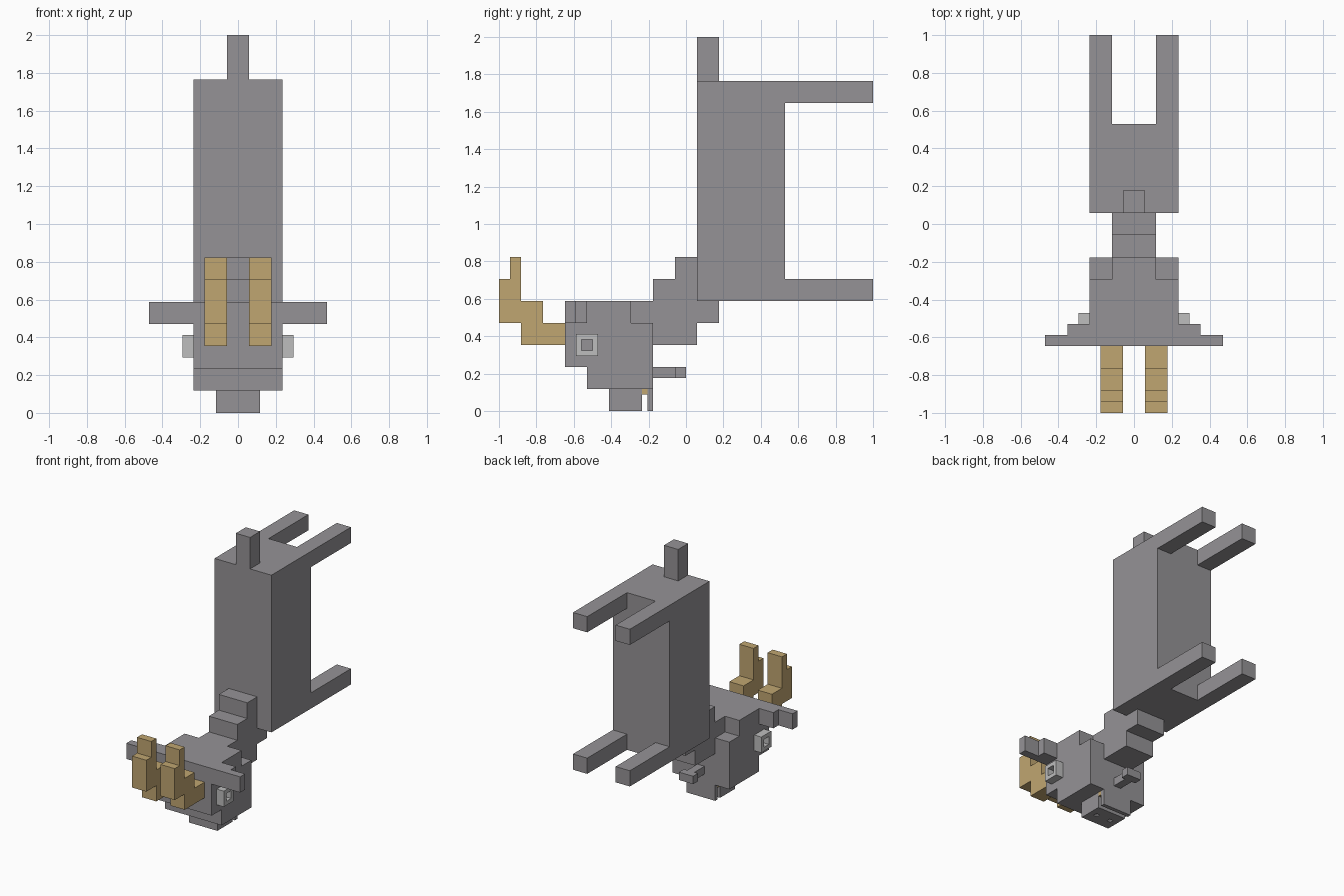
import bpy
import bmesh
from mathutils import Vector

U = 1 / 17  # one block of the grid the animal is built on

cube = bpy.data.objects.get("Cube")
if cube:
    bpy.data.objects.remove(cube, do_unlink=True)


def material(name, rgb):
    m = bpy.data.materials.new(name)
    m.use_nodes = True
    m.diffuse_color = (*rgb, 1)
    m.node_tree.nodes["Principled BSDF"].inputs["Base Color"].default_value = (*rgb, 1)
    return m


grey = material("grey_coat", (0.30, 0.29, 0.305))
pale = material("pale_eye", (0.51, 0.51, 0.51))
tan = material("tan_horn", (0.53, 0.38, 0.165))


def blocks(name, mat, *boxes, mirror=False):
    """One object from boxes given as (x range, y range, z range) in blocks."""
    bm = bmesh.new()
    for box in boxes:
        lo = Vector([r[0] for r in box])
        size = Vector([r[1] - r[0] for r in box])
        made = bmesh.ops.create_cube(bm, size=1)
        for v in made["verts"]:
            unit = v.co + Vector((0.5, 0.5, 0.5))
            v.co = (lo + unit * size) * U
    mesh = bpy.data.meshes.new(name)
    bm.to_mesh(mesh)
    bm.free()
    mesh.materials.append(mat)
    obj = bpy.data.objects.new(name, mesh)
    bpy.context.collection.objects.link(obj)
    if mirror:
        obj.modifiers.new("mirror", "MIRROR").use_axis = (True, False, False)
    return obj


def wide(w):
    return (-w, w)


# Upright body, legs and tail
blocks("body", grey, (wide(4), (1, 9), (10, 30)))
for name, z in (("front_legs", 10), ("back_legs", 28)):
    blocks(name, grey, ((2, 4), (9, 17), (z, z + 2)), mirror=True)
blocks("tail", grey, (wide(1), (1, 3), (30, 34)))

# Stepped neck
blocks("neck", grey,
       (wide(2), (-3, 1), (6, 12)),
       (wide(2), (-1, 1), (12, 14)),
       (wide(2), (1, 3), (8, 10)))

# Head, with cut corners behind the ears and a step under the brow
blocks("head", grey,
       (wide(4), (-9, -3), (2, 8)),
       (wide(4), (-11, -9), (4, 10)),
       (wide(4), (-9, -5), (8, 10)),
       (wide(2), (-5, -3), (8, 10)))

# Muzzle with two sunken nostrils, tongue and lower jaw
muzzle = blocks("muzzle", grey, (wide(2), (-7, -4), (0, 2)))
nostrils = blocks("nostril_cutter", grey,
                  ((0.75, 1.25), (-5.75, -5.25), (-0.5, 0.5)), mirror=True)
nostrils.hide_render = True
nostrils.hide_viewport = True
cut = muzzle.modifiers.new("nostrils", "BOOLEAN")
cut.operation = "DIFFERENCE"
cut.solver = "EXACT"
cut.object = nostrils
blocks("tongue", tan, (wide(2), (-4, -3.5), (1.5, 2)))
blocks("lower_jaw", grey, (wide(2), (-3.5, -3), (0, 2)))

# Chin beard
blocks("beard", grey,
       (wide(0.5), (-3, -1), (3, 4)),
       (wide(1), (-1, 0), (3, 4)))

# Ears
blocks("ears", grey,
       ((4, 6), (-11, -9), (8, 10)),
       ((6, 8), (-11, -10), (8, 10)), mirror=True)

# Eyes as square rings
blocks("eye_rings", pale,
       ((4, 5), (-10, -9.5), (5, 7)),
       ((4, 5), (-8.5, -8), (5, 7)),
       ((4, 5), (-9.5, -8.5), (5, 5.5)),
       ((4, 5), (-9.5, -8.5), (6.5, 7)), mirror=True)

# Stepped horns
blocks("horns", tan,
       ((1, 3), (-15, -11), (6, 8)),
       ((1, 3), (-17, -13), (8, 10)),
       ((1, 3), (-17, -15), (10, 12)),
       ((1, 3), (-16, -15), (12, 14)), mirror=True)
